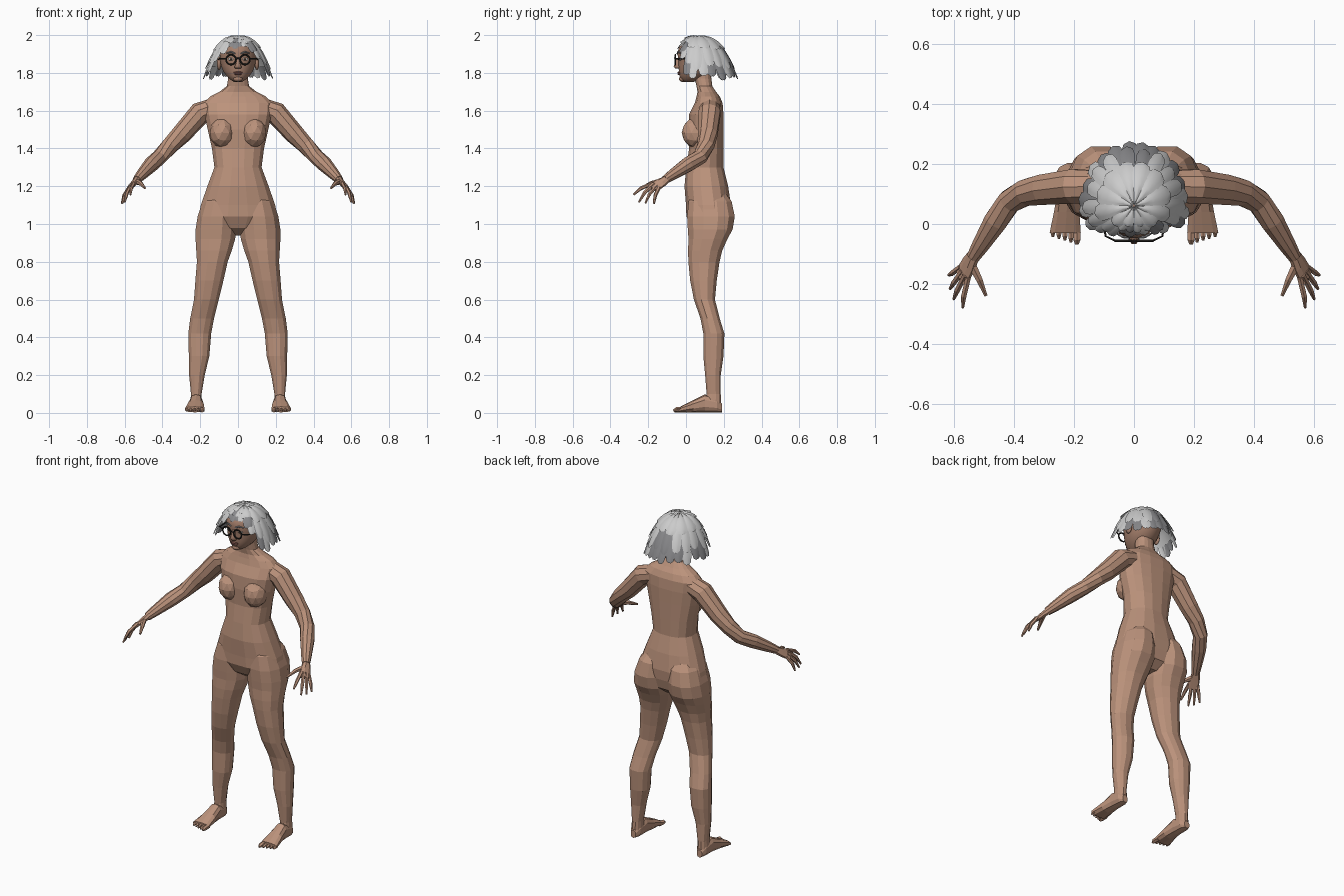
import bpy, bmesh, math, random
from mathutils import Vector, Matrix

random.seed(4)
if "Cube" in bpy.data.objects:
    bpy.data.objects.remove(bpy.data.objects["Cube"])


def material(name, *rgb):
    mat = bpy.data.materials.new(name)
    mat.use_nodes = True
    mat.diffuse_color = (*rgb, 1)
    mat.node_tree.nodes["Principled BSDF"].inputs["Base Color"].default_value = (*rgb, 1)
    return mat


skin = material("skin", .5, .29, .2)
face_skin = material("face_skin", .38, .215, .15)
lip_color = material("lips", .26, .11, .09)
light_hair = material("light_grey_hair", .6, .6, .6)
dark_hair = material("dark_grey_hair", .25, .25, .26)
frame_black = material("glasses_black", .02, .018, .016)
eye_white = material("eye_white", .6, .58, .55)
iris_brown = material("iris_brown", .05, .03, .02)


def finish(bm, name, mats, smooth=False, fix=True):
    if fix:
        bmesh.ops.recalc_face_normals(bm, faces=bm.faces)
    mesh = bpy.data.meshes.new(name)
    bm.to_mesh(mesh)
    bm.free()
    for mat in mats:
        mesh.materials.append(mat)
    for poly in mesh.polygons:
        poly.use_smooth = smooth
    ob = bpy.data.objects.new(name, mesh)
    bpy.context.collection.objects.link(ob)
    return ob


def add_grid(bm, rows, closed=True, cap=False, index=0):
    verts = [[bm.verts.new(p) for p in row] for row in rows]
    n = len(rows[0])
    for a, b in zip(verts, verts[1:]):
        for i in range(n if closed else n - 1):
            k = (i + 1) % n
            bm.faces.new((a[i], a[k], b[k], b[i])).material_index = index
    if cap:
        bm.faces.new(verts[0])
        bm.faces.new(verts[-1])


def loft(name, rings, mat, sides=12, side=1, power=1.0, smooth=False):
    """Skin a list of (center, half axis u, half axis v) rings."""
    def soft(v):
        return math.copysign(abs(v) ** power, v) if abs(v) > 1e-6 else 0
    rows = []
    for c, u, v in rings:
        row = []
        for i in range(sides):
            a = math.tau * (i + .5) / sides
            p = c + u * soft(math.cos(a)) + v * soft(math.sin(a))
            row.append((p.x * side, p.y, p.z))
        rows.append(row)
    bm = bmesh.new()
    add_grid(bm, rows, cap=True)
    return finish(bm, name, [mat], smooth)


def level(z, x0, x1, y0, y1):
    return (Vector(((x0 + x1) / 2, (y0 + y1) / 2, z)),
            Vector(((x1 - x0) / 2, 0, 0)), Vector((0, (y1 - y0) / 2, 0)))


def upright(y, x0, x1, top):
    return (Vector(((x0 + x1) / 2, y, top / 2 + .003)),
            Vector(((x1 - x0) / 2, 0, 0)), Vector((0, 0, top / 2)))


def tube(name, path, mat, sides=8, side=1, smooth=False):
    pts = [Vector(p[:3]) for p in path]
    rings = []
    for i, p in enumerate(pts):
        t = (pts[min(i + 1, len(pts) - 1)] - pts[max(i - 1, 0)]).normalized()
        u = t.cross(Vector((0, 0, 1))).normalized()
        rings.append((p, u * path[i][3], u.cross(t) * path[i][3]))
    return loft(name, rings, mat, sides, side, smooth=smooth)


def ellipsoid(name, center, radii, mat, detail=2, smooth=False):
    bm = bmesh.new()
    bmesh.ops.create_icosphere(bm, subdivisions=detail, radius=1,
                               matrix=Matrix.Translation(center) @ Matrix.Diagonal((*radii, 1)))
    return finish(bm, name, [mat], smooth)


# Torso and neck: height, half width, front, back
torso = [(.94, .06, .09, .17), (.98, .15, .03, .22), (1.04, .213, 0, .235),
         (1.1, .2, -.002, .24), (1.2, .165, -.01, .225), (1.3, .127, 0, .2),
         (1.4, .14, .015, .2), (1.5, .163, .01, .2), (1.58, .18, .015, .2),
         (1.64, .185, .045, .195), (1.675, .15, .055, .18), (1.7, .1, .06, .16),
         (1.73, .06, .055, .14), (1.77, .053, .045, .135), (1.82, .055, .04, .13)]
loft("torso", [level(z, -w, w, f, b) for z, w, f, b in torso], skin, 16, power=.85)

# Leg: height, inner, outer, front, back
leg = [(1.19, .05, .13, .06, .19), (1.12, .012, .19, .01, .245), (1.04, .006, .217, .002, .262),
       (.97, .006, .228, .006, .25), (.92, .012, .228, .01, .222), (.86, .03, .224, .008, .195),
       (.8, .052, .22, .01, .18), (.7, .075, .228, .02, .165), (.6, .1, .235, .04, .155),
       (.5, .125, .255, .075, .18), (.42, .14, .265, .09, .205), (.3, .15, .262, .09, .2),
       (.2, .175, .26, .1, .185), (.1, .192, .25, .108, .185), (.04, .19, .254, .1, .188)]
# Foot: depth, inner, outer, top
foot = [(.19, .205, .24, .045), (.165, .19, .254, .075), (.1, .187, .257, .095),
        (.04, .18, .268, .065), (-.03, .175, .283, .03)]
# Arm: centre and radius
arm = [(.12, .125, 1.615, .055), (.2, .125, 1.588, .06), (.3, .115, 1.475, .053),
       (.36, .105, 1.415, .046), (.415, .075, 1.355, .041), (.46, .01, 1.315, .041),
       (.51, -.07, 1.262, .03), (.535, -.11, 1.235, .023)]
# Knuckle and tip of each finger
fingers = {"index": ((.555, -.195, 1.205), (.57, -.278, 1.155)),
           "middle": ((.568, -.183, 1.197), (.6, -.25, 1.115)),
           "ring": ((.577, -.165, 1.188), (.612, -.215, 1.11)),
           "little": ((.583, -.147, 1.18), (.616, -.17, 1.108))}

for label, s in (("left", 1), ("right", -1)):
    loft(label + "_leg", [level(*r) for r in leg], skin, 12, s, .9)
    loft(label + "_foot", [upright(*r) for r in foot], skin, 10, s, .8)
    for i in range(5):
        x, r = .19 + i * .02, .014 if i == 0 else .0095
        tip = -.066 + .006 * i
        tube(f"{label}_toe_{i + 1}", [(x, -.015, .017, r), (x, tip + .015, .016, r),
                                      (x, tip, .01, r * .5)], skin, 6, s)
    tube(label + "_arm", arm, skin, 10, s)

    # Palm widens from the wrist to the knuckles
    across = Vector((.03, .055, -.025)).normalized()
    along = Vector((.037, -.065, -.045)).normalized()
    thin = across.cross(along).normalized()
    palm = [((.53, -.1, 1.24), .022, .02), ((.55, -.135, 1.217), .032, .016),
            ((.575, -.18, 1.187), .036, .011)]
    loft(label + "_palm", [(Vector(c), across * w, thin * h) for c, w, h in palm], skin, 8, s)
    for finger, (a, b) in fingers.items():
        a, b = Vector(a), Vector(b)
        start, mid = a - (b - a) * .2, (a + b) / 2 + Vector((.004, -.004, .008))
        tube(f"{label}_{finger}_finger", [(*start, .0105), (*mid, .01), (*b, .005)], skin, 6, s)
    tube(label + "_thumb", [(.54, -.135, 1.225, .016), (.515, -.185, 1.215, .012),
                            (.493, -.238, 1.19, .006)], skin, 6, s)
    ellipsoid(label + "_chest", (s * .085, .05, 1.483), (.066, .073, .08), skin)

    # Eye, ear and glasses
    ellipsoid(label + "_ear", (s * .1, .075, 1.85), (.012, .024, .036), face_skin, 2, True)
    ellipsoid(label + "_eye", (s * .037, -.03, 1.873), (.016, .009, .008), eye_white, 2, True)
    ellipsoid(label + "_iris", (s * .037, -.038, 1.873), (.006, .004, .006), iris_brown, 2, True)
    tube(label + "_brow", [(.014, -.046, 1.902, .004), (.037, -.043, 1.911, .005),
                           (.06, -.03, 1.904, .003)], dark_hair, 6, s)
    bpy.ops.mesh.primitive_torus_add(major_segments=20, minor_segments=6, major_radius=.026,
                                     minor_radius=.0045, location=(s * .037, -.056, 1.87),
                                     rotation=(math.pi / 2, 0, 0))
    rim = bpy.context.object
    rim.name = label + "_glasses_rim"
    rim.data.materials.append(frame_black)
    tube(label + "_glasses_temple", [(.062, -.056, 1.876, .004), (.095, -.04, 1.876, .004),
                                     (.106, .08, 1.872, .004)], frame_black, 6, s)

tube("glasses_bridge", [(-.014, -.056, 1.874, .004), (0, -.059, 1.878, .004),
                        (.014, -.056, 1.874, .004)], frame_black, 6)

# Head: height, half width, front, back
head = [(1.752, .022, -.012, .04), (1.765, .042, -.028, .08), (1.785, .063, -.036, .12),
        (1.81, .08, -.039, .15), (1.84, .091, -.041, .172), (1.872, .097, -.041, .185),
        (1.905, .098, -.048, .182), (1.94, .085, -.036, .165), (1.96, .064, -.012, .14),
        (1.972, .025, .03, .1)]
loft("head", [level(z, -w, w, f, b) for z, w, f, b in head], face_skin, 20, smooth=True)

# Nose, mouth and chin
nose = [(1.88, .009, -.052, -.03), (1.85, .012, -.06, -.025), (1.834, .02, -.068, -.02),
        (1.824, .018, -.058, -.02)]
loft("nose", [level(z, -w, w, f, b) for z, w, f, b in nose], face_skin, 8, smooth=True)
ellipsoid("upper_lip", (0, -.037, 1.802), (.027, .009, .005), lip_color, 2, True)
ellipsoid("lower_lip", (0, -.036, 1.794), (.023, .01, .006), lip_color, 2, True)
ellipsoid("chin", (0, -.018, 1.768), (.026, .02, .016), face_skin, 2, True)


# Hair: azimuth is measured from the front, reach runs from crown to hem
def hair_point(a, reach, lift):
    r = reach * (1 + 3 * lift)
    depth = .17 if math.cos(a) > 0 else .215
    return (.185 * math.sin(a) * r, .06 - depth * math.cos(a) * r,
            1.989 - .22 * reach ** 2.7 + lift)


def hem(a):
    off_front = abs((a + math.pi) % math.tau - math.pi)
    return .6 + .4 * min(1, max(0, (off_front - .45) / .85))


bm = bmesh.new()
add_grid(bm, [[hair_point(a, t * hem(a), -.006) for a in (math.tau * i / 28 for i in range(28))]
              for t in (.02, .2, .4, .6, .75, .87)])
finish(bm, "hair_cap", [light_hair], True)

leaf = (.55, .85, 1, 1, .9, .65, .2)
layers = [("under", 24, .35, 1.0, 0, .17, .55), ("middle", 18, .15, .9, .006, .18, .25),
          ("top", 12, .03, .68, .01, .3, 0)]
for layer, count, t0, t1, lift, half, dark in layers:
    bm = bmesh.new()
    for k in range(count):
        a = math.tau * (k + .5) / count + random.uniform(-.05, .05)
        end = t1 * hem(a) + random.uniform(-.03, .02)
        flare = random.uniform(0, .006)
        rows = []
        for j, w in enumerate(leaf):
            t = j / (len(leaf) - 1)
            reach = t0 * hem(a) + (end - t0 * hem(a)) * math.sin(t * math.pi / 2)
            rows.append([hair_point(a + o * half * w, reach, lift + flare * t - .004 * abs(o))
                         for o in (-1, -.5, 0, .5, 1)])
        add_grid(bm, rows, closed=False, index=int(random.random() < dark))
    finish(bm, "hair_locks_" + layer, [light_hair, dark_hair], True, fix=False)
